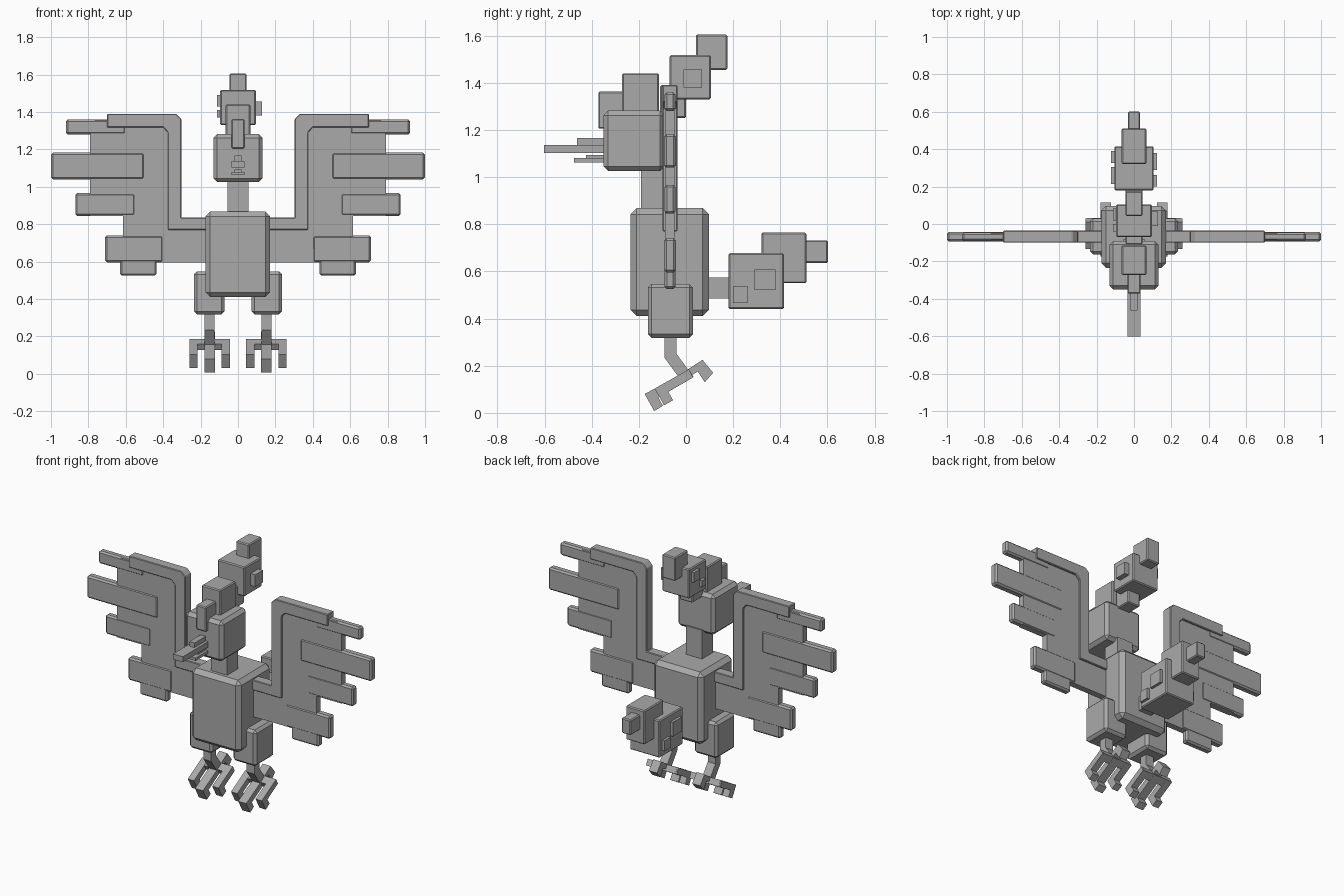
import bpy, bmesh
from mathutils import Vector

cube = bpy.data.objects.get("Cube")
if cube:
    bpy.data.objects.remove(cube)

GREY = bpy.data.materials.new("plain grey")
GREY.use_nodes = True
GREY.diffuse_color = (0.4, 0.4, 0.4, 1)
GREY.node_tree.nodes["Principled BSDF"].inputs["Base Color"].default_value = (0.4, 0.4, 0.4, 1)


def finish(name, bm, bevel=0.0):
    bmesh.ops.recalc_face_normals(bm, faces=bm.faces)
    mesh = bpy.data.meshes.new(name)
    bm.to_mesh(mesh)
    bm.free()
    mesh.materials.append(GREY)
    ob = bpy.data.objects.new(name, mesh)
    bpy.context.collection.objects.link(ob)
    if bevel:
        mod = ob.modifiers.new("edge chamfer", 'BEVEL')
        mod.width, mod.segments = bevel, 1
    return ob


def box(name, x, y, z, bevel=0.006):
    """Chamfered block from three (low, high) ranges."""
    bm = bmesh.new()
    bmesh.ops.create_cube(bm, size=1)
    for v in bm.verts:
        v.co = [(a + b) / 2 + c * (b - a) for c, (a, b) in zip(v.co, (x, y, z))]
    return finish(name, bm, bevel)


def slab(name, points, axis, low, high, bevel=0.0):
    """Outline in the plane across the given axis, extruded along it."""
    bm = bmesh.new()

    def place(p):
        return (low, *p) if axis == 'x' else (p[0], low, p[1])
    face = bm.faces.new([bm.verts.new(place(p)) for p in points])
    out = bmesh.ops.extrude_face_region(bm, geom=[face])
    verts = [g for g in out["geom"] if isinstance(g, bmesh.types.BMVert)]
    d = high - low
    bmesh.ops.translate(bm, verts=verts, vec=(d, 0, 0) if axis == 'x' else (0, d, 0))
    return finish(name, bm, bevel)


def mid(half):
    return (-half, half)


def flip(r, s):
    return tuple(sorted((r[0] * s, r[1] * s)))


# Body, neck and head
box("body", (-0.175, 0.172), (-0.235, 0.097), (0.41, 0.868), 0.026)
box("neck", mid(0.057), (-0.19, -0.08), (0.84, 1.05), 0)
box("head", mid(0.131), (-0.35, -0.09), (1.025, 1.282), 0.02)

# Beak
box("upper_beak", mid(0.035), (-0.602, -0.33), (1.102, 1.137), 0)
box("beak_ridge", mid(0.018), (-0.462, -0.33), (1.13, 1.166), 0)
box("lower_beak", mid(0.035), (-0.475, -0.33), (1.062, 1.08), 0)
box("tongue", mid(0.018), (-0.425, -0.33), (1.075, 1.093), 0)

# Crest blocks running from brow to back
box("crest_front", mid(0.035), (-0.372, -0.26), (1.205, 1.362))
box("crest_middle", mid(0.066), (-0.272, -0.115), (1.25, 1.44))
box("crest_stem", mid(0.045), (-0.11, 0.0), (1.25, 1.39))
box("crest_back", mid(0.095), (-0.07, 0.105), (1.33, 1.517))
box("crest_tip", mid(0.046), (0.043, 0.175), (1.455, 1.605))
box("crest_left_knob", (0.09, 0.128), (-0.01, 0.068), (1.38, 1.456), 0)
box("crest_right_knob", (-0.112, -0.09), (0.02, 0.082), (1.43, 1.492), 0)
box("crest_right_small_knob", (-0.112, -0.09), (-0.04, 0.0), (1.37, 1.41), 0)

# Tail
box("tail_stem", mid(0.045), (0.08, 0.2), (0.485, 0.575), 0)
box("tail_base", mid(0.105), (0.18, 0.415), (0.44, 0.677))
box("tail_middle", mid(0.066), (0.32, 0.51), (0.55, 0.765))
box("tail_tip", mid(0.032), (0.49, 0.602), (0.635, 0.732))
box("tail_left_knob", (0.1, 0.122), (0.29, 0.38), (0.522, 0.607), 0)
box("tail_left_small_knob", (0.1, 0.122), (0.2, 0.263), (0.467, 0.535), 0)
box("tail_right_knob", (-0.122, -0.1), (0.215, 0.305), (0.54, 0.63), 0)
box("tail_right_small_knob", (-0.122, -0.1), (0.325, 0.39), (0.48, 0.545), 0)

# Wing outlines on the left; mirrored for the right
ARM = [(0.15, 0.77), (0.375, 0.77), (0.375, 1.29), (0.4, 1.317), (0.7, 1.317),
       (0.7, 1.39), (0.33, 1.39), (0.303, 1.363), (0.303, 0.835), (0.15, 0.835)]
PANEL = [(0.15, 0.596), (0.615, 0.596), (0.615, 0.845), (0.79, 0.845),
         (0.79, 1.28), (0.765, 1.355), (0.34, 1.355), (0.34, 0.8), (0.15, 0.8)]
FEATHERS = [((0.6, 0.92), (1.28, 1.36)), ((0.5, 1.0), (1.04, 1.182)),
            ((0.55, 0.87), (0.845, 0.967)), ((0.4, 0.71), (0.596, 0.74)),
            ((0.435, 0.63), (0.525, 0.65))]

# Leg outlines seen from the side
SHIN = [(-0.092, 0.34), (-0.092, 0.235), (-0.03, 0.15), (0.015, 0.175),
        (-0.04, 0.25), (-0.04, 0.34)]
BACK_TOE = [(-0.03, 0.16), (0.07, 0.225), (0.115, 0.17), (0.08, 0.13),
            (0.05, 0.175), (0.0, 0.145)]
FRONT_TOE = [(0.012, 0.182), (-0.175, 0.08), (-0.135, 0.008), (-0.098, 0.03),
             (-0.117, 0.065), (0.03, 0.15)]
SIDE_TOE = [(0.012, 0.185), (-0.133, 0.103), (-0.093, 0.032), (-0.055, 0.054),
            (-0.075, 0.09), (0.03, 0.15)]
CROSS = [(0.012, 0.185), (-0.03, 0.16), (-0.01, 0.128), (0.032, 0.152)]

for side, s in (("left", 1), ("right", -1)):
    def mirrored(points):
        return [(x * s, z) for x, z in points]
    slab(side + "_wing_arm", mirrored(ARM), 'y', -0.1, -0.036, 0.004)
    slab(side + "_wing_panel", mirrored(PANEL), 'y', -0.088, -0.048)
    for i, (x, z) in enumerate(FEATHERS):
        t = 0.023 + 0.002 * (i % 2)
        box(f"{side}_feather_{i + 1}", flip(x, s), (-0.068 - t, -0.068 + t), z, 0.01)

    box(side + "_thigh", flip((0.072, 0.236), s), (-0.162, 0.03), (0.318, 0.547), 0.016)
    centre = 0.152 * s
    for part, outline, offset, half in (
            ("shin", SHIN, 0, 0.027), ("back_toe", BACK_TOE, 0, 0.028),
            ("front_toe", FRONT_TOE, 0, 0.028), ("outer_toe", SIDE_TOE, 0.086, 0.022),
            ("inner_toe", SIDE_TOE, -0.086, 0.022), ("toe_bar", CROSS, 0, 0.1)):
        x = centre + offset * s
        slab(f"{side}_{part}", outline, 'x', x - half, x + half)
